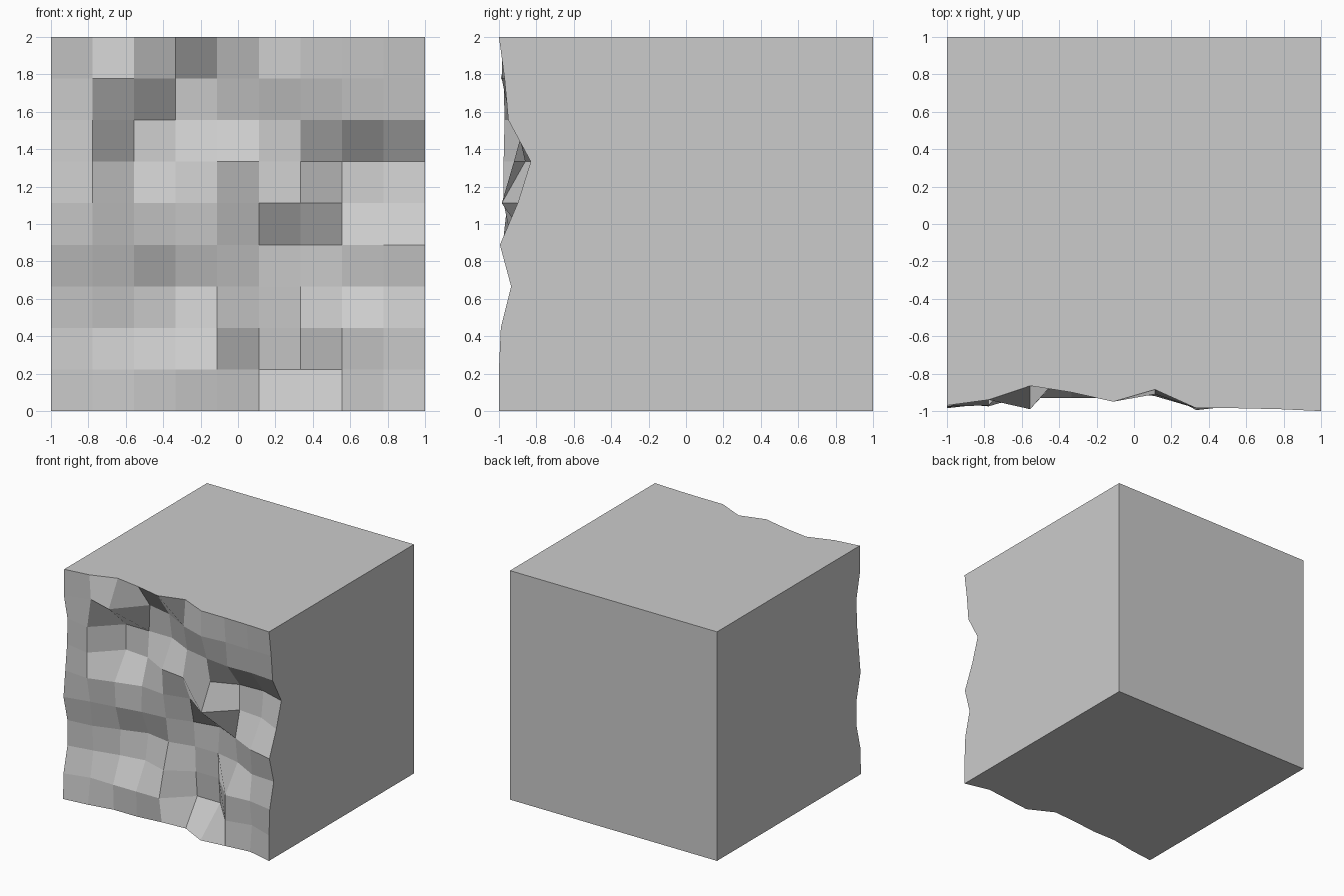
import bpy, bmesh

if "Cube" in bpy.data.objects:
    bpy.data.objects.remove(bpy.data.objects["Cube"])

# Recess depth of the rough front face in hundredths, rows from top to bottom
DEPTH = [
    (3, 6, 13.5, 10, 5, 11.5, 1.5, 1.5, 1, 0),
    (2.5, 8, 1, 26, 21, 9, 1.5, 3.5, 3, 3),
    (7.5, 3, 25, 25, 25, 14, 9, 6, 7, 5),
    (7, 2.5, 25, 23, 11, 8, 14, 23, 24, 17),
    (4.5, 2.5, 9, 15, 12.5, 18, 1.5, 23, 21, 10),
    (2, 7, 10.5, 14.5, 16.5, 23, 27, 17, 6, 0.5),
    (7.5, 10, 17, 24, 20, 25, 25, 20, 8, 6.5),
    (7.5, 11.5, 16.5, 20, 13, 26, 26, 3, 5, 1),
    (2, 7.5, 7, 7, 7, 28, 28, 3, 8, 0),
    (1.5, 4, 8, 8, 10.5, 12, 0.5, 3, 5.5, 0),
]
N = len(DEPTH) - 1

bm = bmesh.new()

# Rough front: a regular grid pushed inwards
grid = [[bm.verts.new((-1 + 2 * c / N, -1 + d / 100, 2 - 2 * r / N))
         for c, d in enumerate(row)] for r, row in enumerate(DEPTH)]
for r in range(N):
    for c in range(N):
        bm.faces.new((grid[r][c], grid[r + 1][c],
                      grid[r + 1][c + 1], grid[r][c + 1]))

# Flat back corners
tl, tr, br, bl = [bm.verts.new((x, 1, z))
                  for x, z in ((-1, 2), (1, 2), (1, 0), (-1, 0))]

# Flat top, bottom, left, right and back faces
bm.faces.new(grid[0] + [tr, tl])
bm.faces.new(grid[N] + [br, bl])
bm.faces.new([row[0] for row in grid] + [bl, tl])
bm.faces.new([row[N] for row in grid] + [br, tr])
bm.faces.new((tl, tr, br, bl))
bmesh.ops.recalc_face_normals(bm, faces=bm.faces)

mesh = bpy.data.meshes.new("rock_wall_block")
bm.to_mesh(mesh)
bm.free()
block = bpy.data.objects.new("rock_wall_block", mesh)
bpy.context.collection.objects.link(block)
